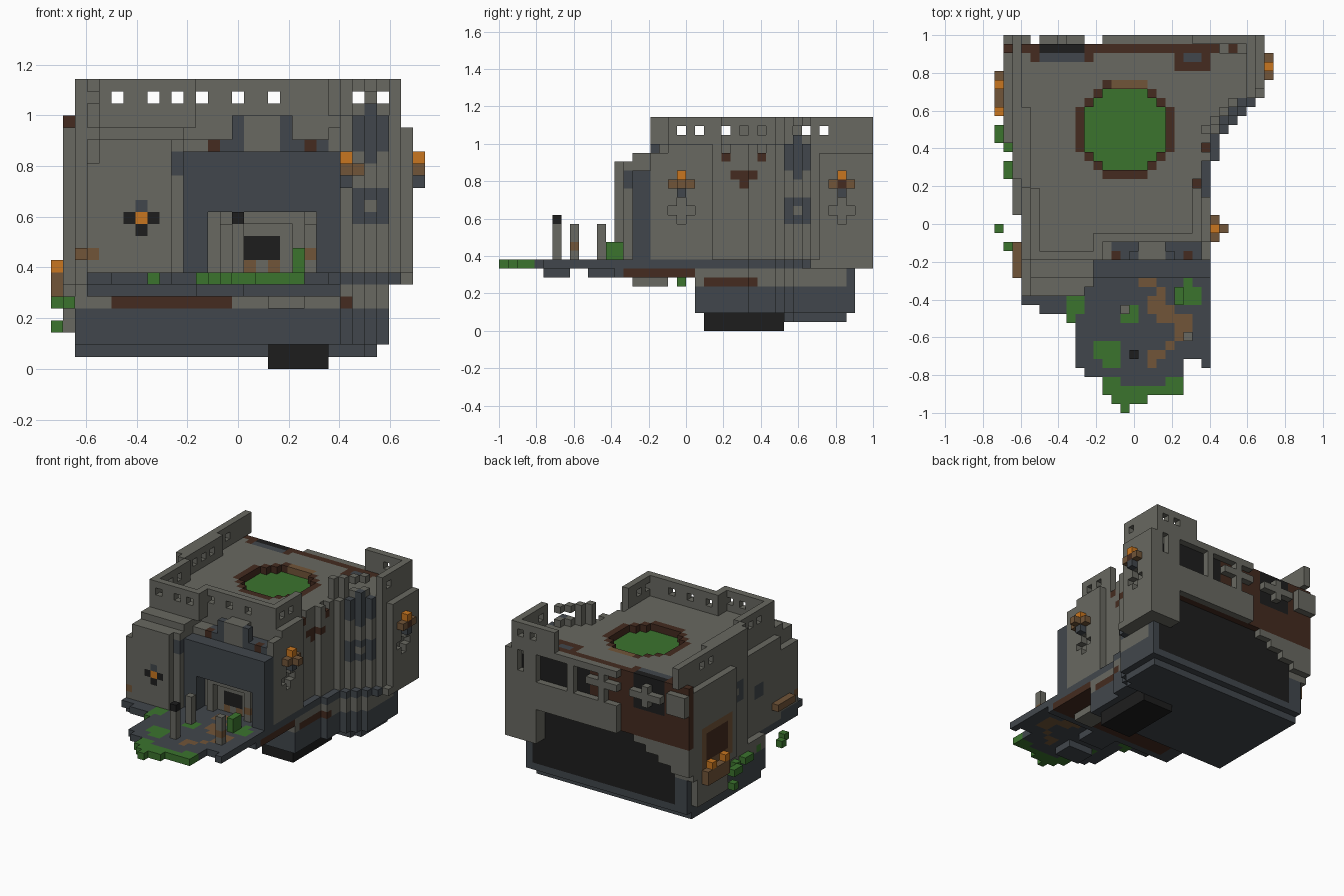
import bpy
import bmesh

UNIT = 1 / 21            # edge length of one block
OFFSET = (15.5, 21, 0)   # block coordinates of the world origin

if "Cube" in bpy.data.objects:
    bpy.data.objects.remove(bpy.data.objects["Cube"], do_unlink=True)

COLOURS = {
    "stone": (.14, .14, .119), "slate": (.053, .062, .072),
    "black": (.0125, .0125, .0125), "dark_wood": (.058, .024, .014),
    "light_wood": (.165, .09, .04), "grass": (.044, .172, .027),
    "flame": (.58, .18, .014),
}
NAMES = list(COLOURS)
materials = []
for name, rgb in COLOURS.items():
    material = bpy.data.materials.new(name)
    material.use_nodes = True
    material.diffuse_color = (*rgb, 1)
    shader = material.node_tree.nodes["Principled BSDF"]
    shader.inputs["Base Color"].default_value = (*rgb, 1)
    shader.inputs["Roughness"].default_value = .9
    materials.append(material)

blocks = {}   # block position -> (part name, colour name)


def cells(xs, ys, zs):
    """Every block position in three half-open spans; an int is one block."""
    spans = [range(s, s + 1) if isinstance(s, int) else range(*s) for s in (xs, ys, zs)]
    return [(x, y, z) for x in spans[0] for y in spans[1] for z in spans[2]]


def fill(part, colour, xs, ys, zs):
    for cell in cells(xs, ys, zs):
        blocks[cell] = (part, colour)


def paint(colour, xs, ys, zs):
    for cell in cells(xs, ys, zs):
        if cell in blocks:
            blocks[cell] = (blocks[cell][0], colour)


def carve(xs, ys, zs):
    for cell in cells(xs, ys, zs):
        blocks.pop(cell, None)


def left_edge(y):
    return 3 if y < 26 else 2 if y < 30 else 1


def ledge_edge(y):
    """Straight flank that flares out in diagonal steps towards the back."""
    return 24 if y < 28 else 25 if y < 31 else min(30, y - 5)


def wall_edge(y):
    """The wall stands one block behind the ledge in the middle of the flank."""
    return ledge_edge(y) - (1 if 24 <= y < 36 else 0)


# Foundation, following the plan of the walls
for y in range(22, 40):
    right = min(28, ledge_edge(y))
    fill("foundation", "slate", (2, right), y, (2, 5))
    fill("foundation", "stone", (2, right), y, (5, 7))
    if 22 < y < 39:
        fill("foundation", "slate", (2, 23 if y < 32 else right - 1), y, 1)
fill("foundation", "stone", 1, (32, 39), (3, 7))
paint("dark_wood", (20, 28), (23, 29), 5)
paint("dark_wood", (5, 15), 22, 5)
paint("slate", (2, 28), 39, (2, 7))
fill("foot", "black", (18, 23), (23, 32), (0, 2))

# Underside of the overhanging front
fill("front_underside", "slate", (3, 24), (13, 22), (6, 8))
paint("dark_wood", (5, 24), (14, 22), 6)
fill("front_underside", "stone", (18, 21), (15, 19), 5)

# Keep: solid walls on a slate ledge, roof slab set on top
for y in range(17, 40):
    right = wall_edge(y)
    fill("keep", "slate" if y < 35 else "stone", (left_edge(y), ledge_edge(y)), y, 7)
    fill("keep", "stone", (left_edge(y), right), y, (7 if y > 34 else 8, 20))
    fill("roof", "stone", (4 if y < 26 else 2, 11 if y < 19 else min(29, right)), y, 20)
    paint("stone", left_edge(y), y, 7)
carve(3, (17, 26), 19)
carve((11, 23), (17, 19), 19)
paint("slate", (13, 23), (17, 19), 18)

# Round roof garden in a wooden rim
for x, y, z in cells((9, 20), (26, 37), 20):
    dx, dy = abs(x - 14), abs(y - 31)
    if max(dx, dy) <= 4 and dx + dy <= 6:
        carve(x, y, z)
        paint("grass", x, y, z - 1)
    elif dx + dy <= 7:
        paint("dark_wood", x, y, z)
paint("light_wood", (13, 17), 36, 20)

# Parapets with square loopholes, stepping outwards to the back
fill("front_parapet", "stone", (4, 12), 17, (20, 24))
fill("front_parapet", "stone", 11, (17, 20), (20, 24))
fill("front_parapet", "stone", (11, 23), 19, (20, 24))
for x in (5, 8, 10, 12, 15, 18):
    carve(x, (17, 20), 22)
fill("side_parapet", "stone", 4, (17, 25), (20, 24))
fill("side_parapet", "stone", 22, (19, 25), (20, 24))
for y in (20, 22):
    carve((4, 23), y, 22)
fill("side_parapet", "stone", (2, 4), (25, 34), (20, 24))
carve(2, (25, 26), (20, 24))
fill("side_parapet", "stone", 2, (34, 42), (21, 24))
for y in (25, 27, 29, 31):
    carve(3, y, 22)
for y in range(31, 42):
    right = min(29, wall_edge(y) - (1 if y < 35 else 0))
    fill("corner_parapet", "stone", (right - 1, right), y, (20, 24))
fill("corner_parapet", "stone", (22, 29), 41, (20, 24))
for x in (25, 27):
    carve(x, (31, 42), 22)
for y in (34, 36):
    carve((2, 30), y, 22)

# Diagonal flank: slate window with a stone pane, slate crown above it
for y in range(32, 35):
    outer = wall_edge(y) - 1
    paint("slate", (outer - 1, outer + 1), y, (12, 15))
    paint("slate", (outer - 1, outer + 1), y, (18, 21))
paint("stone", (25, 27), 33, 13)
fill("flank_crown", "slate", 26, 33, (17, 22))

# Ruined back wall: wooden layer, broken stone skin, dark cutaway panel
fill("back_lining", "dark_wood", (1, 25), 40, (12, 21))
paint("black", (5, 10), 40, (16, 21))
paint("dark_wood", (4, 11), 39, 20)
paint("slate", (5, 10), 39, 20)
paint("black", (17, 25), 40, (16, 20))
paint("dark_wood", (20, 24), (38, 40), 20)
paint("slate", (21, 23), 39, 20)
fill("back_skin", "stone", (25, 30), (39, 42), (7, 20))
paint("black", 27, 40, (17, 19))
paint("dark_wood", 26, 40, 19)
carve(27, 41, (17, 20))
fill("back_skin", "stone", (12, 25), 41, (12, 16))
fill("back_skin", "stone", (1, 4), 41, (17, 20))
fill("back_skin", "stone", (5, 10), 41, 18)
fill("back_skin", "stone", 7, 41, (17, 20))
fill("back_skin", "stone", (12, 25), 41, 20)
fill("back_skin", "stone", (12, 17), 41, 18)
for x in (14, 19):
    fill("back_skin", "stone", x, 41, (16, 21))
fill("back_panel", "black", (4, 27), 39, (3, 12))
for step in range(4):
    fill("back_skin", "stone", (1, 10 - 2 * step), 40, 11 - step)

# Left front tower, its outer corner broken down
fill("front_tower", "stone", (3, 10), (13, 17), (7, 19))
fill("front_tower", "stone", 10, (14, 17), (7, 19))
fill("front_tower", "stone", (4, 11), (15, 17), 19)
carve(3, (13, 17), (17, 19))
paint("slate", 10, 14, (16, 18))
paint("black", (6, 9), 13, 12)
paint("black", 7, 13, 11)
paint("slate", 7, 13, 13)
paint("flame", 7, 13, 12)

# Gatehouse: slate arch around a recessed stone gateway
fill("gatehouse", "slate", (11, 24), (15, 17), (8, 18))
carve((13, 22), (15, 17), (8, 13))
fill("gatehouse", "slate", (15, 20), 17, (18, 21))
fill("gatehouse", "stone", (16, 19), (17, 19), (18, 21))
for x in (13, 21):
    paint("dark_wood", x, 17, 18)
fill("gate_door", "black", (16, 19), 17, (9, 11))
for x in (16, 18):
    fill("gate_door", "light_wood", x, 17, 8)
fill("gate_frame", "stone", (14, 21), 16, 12)
for x in (14, 20):
    fill("gate_frame", "stone", x, 16, (8, 12))
paint("light_wood", 20, 16, 9)

# Ragged platform, each row from its left to its right edge
ROWS = {12: (3, 24), 11: (5, 24), 10: (8, 24), 5: (9, 21), 4: (10, 21), 3: (12, 21), 2: (12, 21)}
for y in range(2, 17):
    fill("platform", "slate", ROWS.get(y, (3, 24) if y > 12 else (9, 24)), y, 7)
for ys in ((5, 8), (10, 13)):
    fill("platform", "slate", (12, 16), ys, 6)
fill("platform", "slate", 23, 5, 7)
for xs, ys in (((12, 21), 2), ((19, 21), 3), ((12, 14), 3), ((11, 14), (6, 8)), ((12, 14), 5),
               ((8, 10), (11, 13)), (8, 10), ((14, 16), (10, 12)), (21, 14), ((21, 23), (12, 14))):
    paint("grass", xs, ys, 7)
for xs, ys in (((16, 18), (14, 16)), (18, (10, 14)), (17, (11, 13)), (19, (10, 12)),
               ((20, 22), (8, 11)), (17, (5, 7)), (18, 6), (19, 7)):
    paint("light_wood", xs, ys, 7)
fill("platform", "grass", (13, 17), 1, 7)
fill("platform", "grass", 14, 0, 7)

# Broken posts and a bush on the platform
fill("post", "stone", 15, 6, (8, 13))
paint("black", 15, 6, 12)
for x, y in ((21, 8), (14, 11)):
    fill("post", "stone", x, y, (8, 12))
paint("light_wood", 21, 8, 9)
fill("bush", "grass", 20, (12, 14), (8, 10))

# Wall lanterns with an arrow slit below each
for x, y in ((24, 20), (30, 38)):
    fill("lantern", "light_wood", x, (y - 1, y + 2), 16)
    fill("lantern", "flame", x, y, 17)
    fill("lantern", "slate", x, y, 15)
    carve(x - 1, y, (12, 15))
    carve(x - 1, (y - 1, y + 2), 13)
paint("dark_wood", 30, 38, 16)
fill("lantern", "light_wood", 25, 20, 16)

# Wooden fittings on the flank
paint("dark_wood", 22, (26, 28), 17)
paint("dark_wood", 23, 28, 17)
paint("dark_wood", 22, 27, 16)
for y in (25, 29):
    paint("dark_wood", wall_edge(y) - 1, y, 19)
    carve(wall_edge(y) - 1, y, 20)

# Opposite flank: window, lanterns, slate panes and creeper
paint("light_wood", 1, (31, 38), (8, 14))
paint("dark_wood", 1, (32, 37), (9, 13))
fill("side_balcony", "light_wood", 0, (33, 38), (6, 8))
for y in (33, 36):
    fill("side_balcony", "flame", 0, y, 8)
paint("slate", 2, (27, 30), (14, 17))
paint("stone", 2, 28, 15)
paint("slate", 3, (21, 23), (12, 14))
fill("side_beam", "light_wood", 2, (15, 19), 9)
paint("light_wood", 3, 13, 9)
for x, ys, z in ((0, (30, 32), 5), (1, (26, 28), 5), (1, 29, 5), (0, 20, 5), (1, 18, 5),
                 (2, 23, 5), (0, 31, 3)):
    fill("creeper", "grass", x, ys, z)

# Turn each part into a mesh of its exposed block faces
for part in sorted({value[0] for value in blocks.values()}):
    bm = bmesh.new()
    corners = {}
    for cell, (owner, colour) in blocks.items():
        for axis, side in [(a, s) for a in range(3) for s in (0, 1)]:
            neighbour = list(cell)
            neighbour[axis] += 2 * side - 1
            if owner != part or tuple(neighbour) in blocks:
                continue
            loop = []
            for u, v in ((0, 0), (1, 0), (1, 1), (0, 1)):
                key = list(cell)
                key[axis] += side
                key[(axis + 1) % 3] += u
                key[(axis + 2) % 3] += v
                key = tuple(key)
                if key not in corners:
                    corners[key] = bm.verts.new([(k - o) * UNIT for k, o in zip(key, OFFSET)])
                loop.append(corners[key])
            face = bm.faces.new(loop if side else loop[::-1])
            face.material_index = NAMES.index(colour)
    mesh = bpy.data.meshes.new(part)
    bm.to_mesh(mesh)
    bm.free()
    for material in materials:
        mesh.materials.append(material)
    bpy.context.collection.objects.link(bpy.data.objects.new(part, mesh))
